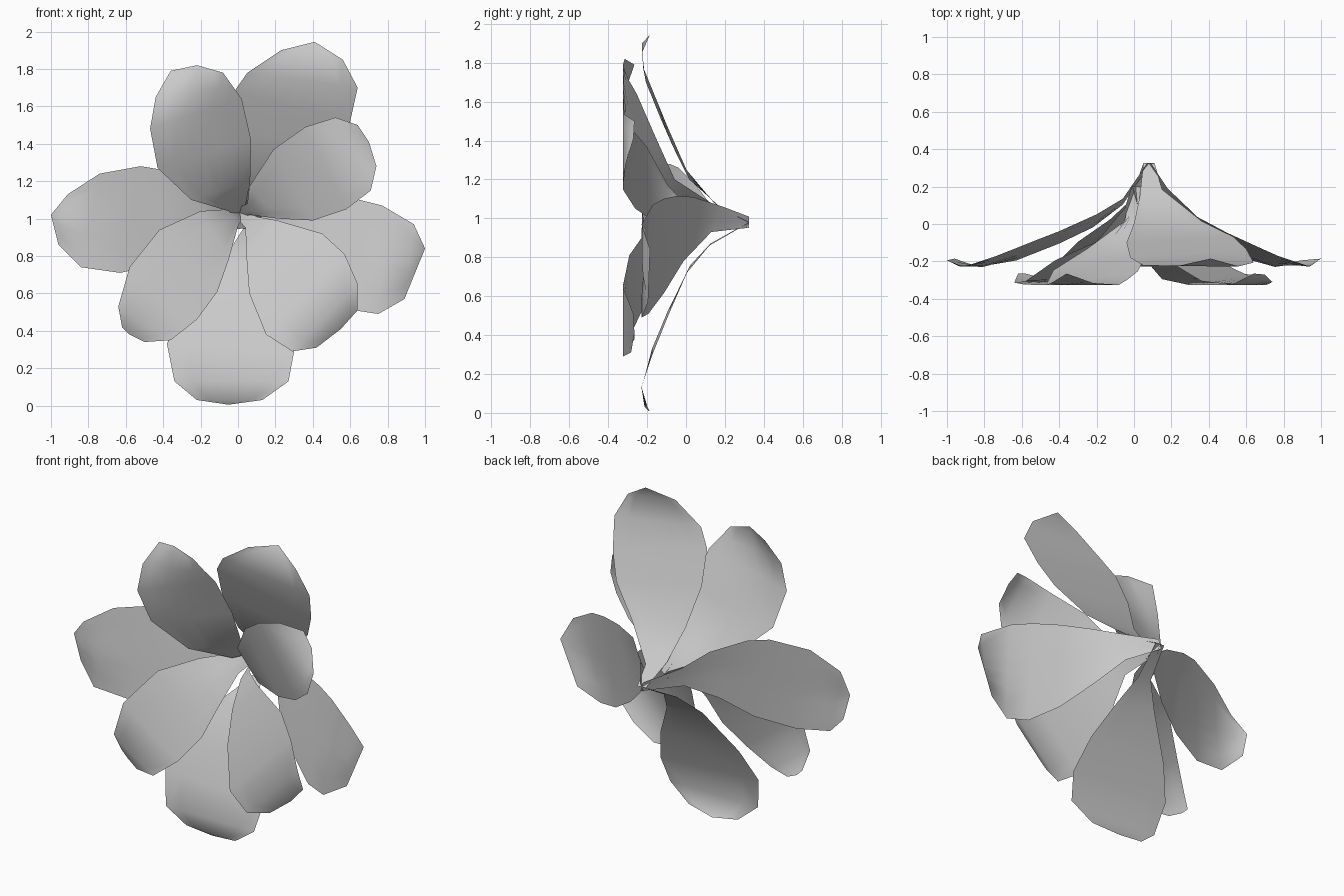
import bpy, bmesh, math

if "Cube" in bpy.data.objects:
    bpy.data.objects.remove(bpy.data.objects["Cube"])

# Depth (y) along a petal: 0 = base, 1 = tip
OUTER = [(0, .325), (.1, .14), (.25, .01), (.5, -.1), (.7, -.18), (.83, -.23), (.95, -.225), (1, -.185)]
INNER = [(0, .2), (.05, .02), (.15, -.09), (.36, -.17), (.72, -.31), (.78, -.325), (.91, -.325), (1, -.265)]


def depth(profile, t):
    t = min(max(t, 0), 1)
    for (a, ya), (b, yb) in zip(profile, profile[1:]):
        if t <= b:
            return ya + (yb - ya) * (t - a) / (b - a)
    return profile[-1][1]


def petal(name, profile, centre, angle, left, right, tip, cols=6):
    """Sheet between two (x, z) edges, bent in depth along the petal direction."""
    dx, dz = math.cos(math.radians(angle)), math.sin(math.radians(angle))

    def proj(p):
        return (p[0] - centre[0]) * dx + (p[1] - centre[1]) * dz

    # narrow claw at the base
    w = .03
    left = [(centre[0] - dz * w, centre[1] + dx * w)] + left
    right = [(centre[0] + dz * w, centre[1] - dx * w)] + right
    reach = max(proj(p) for p in left + right + [tip])
    bm = bmesh.new()

    def vert(x, z):
        return bm.verts.new((x, depth(profile, proj((x, z)) / reach), z))

    rows = []
    for a, b in zip(left, right):
        rows.append([vert(a[0] + (b[0] - a[0]) * i / cols, a[1] + (b[1] - a[1]) * i / cols)
                     for i in range(cols + 1)])
    for r, s in zip(rows, rows[1:]):
        for i in range(cols):
            bm.faces.new((r[i], r[i + 1], s[i + 1], s[i]))
    end = vert(*tip)
    for i in range(cols):
        bm.faces.new((rows[-1][i], rows[-1][i + 1], end))
    for f in bm.faces:
        f.smooth = True
    me = bpy.data.meshes.new(name)
    bm.to_mesh(me)
    bm.free()
    bpy.context.collection.objects.link(bpy.data.objects.new(name, me))


# Outer whorl
C = (.08, .98)
petal("outer_petal_top", OUTER, C, 86,
      [(.03, 1.08), (0, 1.25), (-.04, 1.48), (-.02, 1.68), (.05, 1.78), (.23, 1.9)],
      [(.15, 1.05), (.36, 1.2), (.53, 1.37), (.6, 1.52), (.64, 1.7), (.56, 1.85)], (.41, 1.945))
petal("outer_petal_right", OUTER, C, -20,
      [(.18, 1.06), (.34, 1.11), (.5, 1.115), (.65, 1.1), (.77, 1.07), (.94, .97)],
      [(.17, .93), (.3, .78), (.46, .62), (.62, .51), (.75, .49), (.89, .57)], (1, .84))
petal("outer_petal_bottom", OUTER, C, -93,
      [(.07, .86), (.13, .72), (.24, .5), (.3, .29), (.27, .13), (.13, .03)],
      [(-.02, .87), (-.13, .76), (-.3, .52), (-.38, .33), (-.34, .13), (-.22, .03)], (-.05, .005))
petal("outer_petal_left", OUTER, C, 198,
      [(-.06, .94), (-.22, .86), (-.4, .76), (-.63, .71), (-.84, .74), (-.96, .86)],
      [(-.06, 1.06), (-.2, 1.17), (-.4, 1.26), (-.52, 1.28), (-.74, 1.24), (-.91, 1.13)], (-1, 1.02))

# Inner whorl
C = (.01, 1.03)
petal("inner_petal_upper_left", INNER, C, 128,
      [(-.05, 1.04), (-.25, 1.1), (-.43, 1.27), (-.47, 1.48), (-.44, 1.65), (-.36, 1.79)],
      [(.04, 1.07), (.065, 1.2), (.07, 1.42), (.02, 1.64), (-.03, 1.71), (-.08, 1.78)], (-.22, 1.82))
petal("inner_petal_upper_right", INNER, C, 37,
      [(.05, 1.08), (.06, 1.17), (.19, 1.37), (.36, 1.49), (.52, 1.54), (.64, 1.5)],
      [(.06, 1.02), (.21, 1), (.4, .99), (.58, 1.05), (.71, 1.15), (.74, 1.28)], (.7, 1.41))
petal("inner_petal_lower_right", INNER, C, -45,
      [(.1, 1.01), (.21, .99), (.45, .92), (.57, .81), (.64, .65), (.64, .51)],
      [(.04, .95), (.045, .8), (.06, .6), (.15, .38), (.29, .29), (.42, .31)], (.55, .41))
petal("inner_petal_lower_left", INNER, C, -135,
      [(0, .96), (-.05, .78), (-.11, .61), (-.22, .46), (-.36, .35), (-.5, .34)],
      [(-.05, 1.05), (-.2, 1.04), (-.42, .94), (-.58, .74), (-.64, .53), (-.62, .42)], (-.58, .38))
